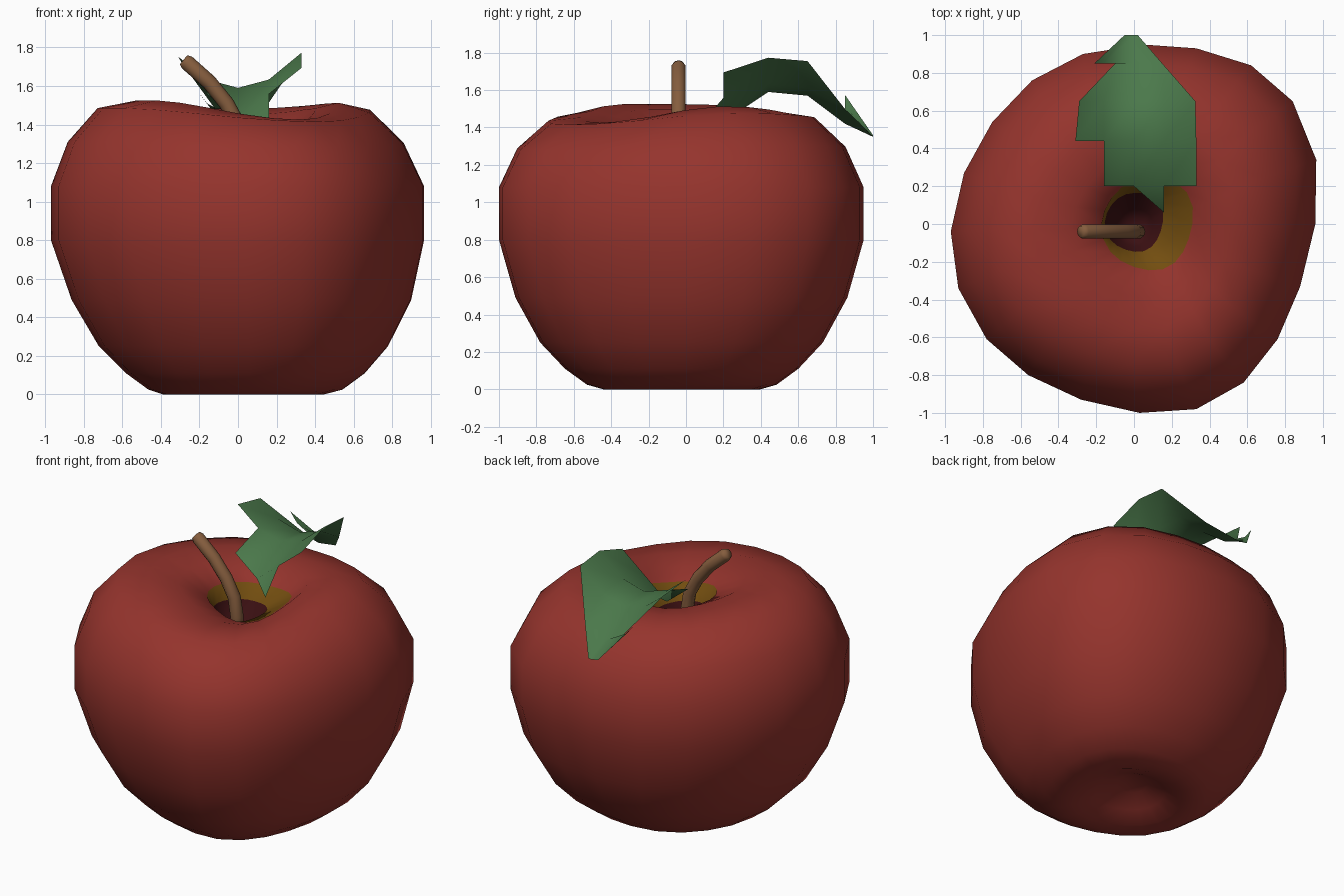
import bpy, bmesh, math
from mathutils import Vector

if "Cube" in bpy.data.objects:
    bpy.data.objects.remove(bpy.data.objects["Cube"])


def material(name, rgb):
    m = bpy.data.materials.new(name)
    m.diffuse_color = (*rgb, 1)
    m.use_nodes = True
    m.node_tree.nodes["Principled BSDF"].inputs["Base Color"].default_value = m.diffuse_color
    return m


RED = material("apple red", (0.30, 0.034, 0.026))
OLIVE = material("hollow olive", (0.17, 0.075, 0.005))
DARK = material("hollow dark", (0.043, 0.005, 0.006))
BROWN = material("stem brown", (0.235, 0.11, 0.048))
GREEN = material("leaf green", (0.07, 0.19, 0.07))


def finish(name, bm, mats, smooth=True):
    me = bpy.data.meshes.new(name)
    bm.to_mesh(me)
    bm.free()
    for m in mats:
        me.materials.append(m)
    ob = bpy.data.objects.new(name, me)
    bpy.context.collection.objects.link(ob)
    for p in me.polygons:
        p.use_smooth = smooth
    return ob


# Apple body: uneven 20-sided outline scaled along a profile
OUTLINE = [(.965, .34), (.84, .65), (.62, .84), (.33, .93), (.05, .95),
           (-.27, .90), (-.54, .76), (-.75, .54), (-.90, .27), (-.97, -.04),
           (-.93, -.34), (-.78, -.61), (-.56, -.80), (-.28, -.93), (.03, -1),
           (.33, -.98), (.58, -.84), (.76, -.61), (.88, -.33), (.96, 0)]
# scale, height, share of the rim's dip, shift in x, shift in y
PROFILE = [(.10, .11, 0, 0, 0), (.22, .05, 0, .01, 0), (.34, .003, 0, .02, 0),
           (.43, 0, 0, .03, 0), (.52, .025, 0, .04, 0), (.64, .11, 0, .04, 0),
           (.775, .25, 0, .03, 0), (.91, .49, 0, .02, 0), (1, .80, 0, 0, 0),
           (1, 1.08, 0, 0, 0), (.90, 1.31, .3, -.01, 0), (.73, 1.485, .7, -.02, 0),
           (.54, 1.525, 1, 0, 0), (.38, 1.495, 1, .03, 0), (.25, 1.41, .6, .07, .02),
           (.16, 1.30, .1, 0, .03), (.10, 1.17, 0, 0, 0), (.05, 1.13, 0, 0, 0)]
bm = bmesh.new()
rings = []
for f, z, dip, sx, sy in PROFILE:
    ring = []
    for x, y in OUTLINE:
        a = math.atan2(y, x)
        low = .045 * max(0, math.sin(a)) ** 2 + .10 * max(0, math.cos(a + math.radians(55))) ** 2
        ring.append(bm.verts.new((x * f + sx, (y + .02) * f - .02 + sy, z - dip * low)))
    rings.append(ring)
n = len(OUTLINE)
for k, (a, b) in enumerate(zip(rings, rings[1:])):
    for i in range(n):
        face = bm.faces.new((a[i], a[(i + 1) % n], b[(i + 1) % n], b[i]))
        face.material_index = 2 if k >= 15 else 1 if k == 14 else 0
bm.faces.new(rings[0][::-1])
bm.faces.new(rings[-1]).material_index = 2
finish("apple_body", bm, [RED, OLIVE, DARK])

# Stem: bent tube with a slightly rounded end
PATH = [(.02, 1.10, .04), (.02, 1.28, .04), (0, 1.40, .04), (-.06, 1.51, .04),
        (-.15, 1.62, .04), (-.265, 1.722, .04), (-.282, 1.736, .03)]
bm = bmesh.new()
rings = []
for i, (x, z, r) in enumerate(PATH):
    p, q = PATH[max(i - 1, 0)], PATH[min(i + 1, len(PATH) - 1)]
    t = Vector((q[0] - p[0], 0, q[1] - p[1])).normalized()
    side = Vector((t.z, 0, -t.x))
    rings.append([bm.verts.new(Vector((x, -.04, z)) + r * (
        side * math.cos(a * math.tau / 10) + Vector((0, 1, 0)) * math.sin(a * math.tau / 10)))
        for a in range(10)])
for a, b in zip(rings, rings[1:]):
    for i in range(10):
        bm.faces.new((a[i], a[(i + 1) % 10], b[(i + 1) % 10], b[i]))
bm.faces.new(rings[0][::-1])
bm.faces.new(rings[-1])
finish("stem", bm, [BROWN])

# Leaf: folded sheet of strips with a stepped edge
# y, height of the mid rib, straight and curved steepness of the fold
RIB = [(.06, 1.40, 0, 0), (.20, 1.43, .80, 0), (.44, 1.59, 0, 1.68),
       (.65, 1.57, 0, 1.75), (.85, 1.42, 0, 3.5), (1.0, 1.35, 0, 3.5)]
# left and right x at the start and the end of each strip
STRIPS = [(.16, .16, 0, .16), (-.16, .33, -.16, .33), (-.31, .33, -.29, .325),
          (-.29, .325, -.10, .15), (-.21, .15, -.05, .02)]
COLUMNS = (-.33, -.16, 0, .16, .33)
bm = bmesh.new()
for r0, r1, (l0, e0, l1, e1) in zip(RIB, RIB[1:], STRIPS):
    rows = []
    for (y, z, s, c), l, e in ((r0, l0, e0), (r1, l1, e1)):
        xs = [min(max(x, l), e) for x in COLUMNS]
        rows.append([bm.verts.new((x, y, z + s * abs(x) + c * x * x)) for x in xs])
    for i in range(4):
        bm.faces.new((rows[0][i], rows[0][i + 1], rows[1][i + 1], rows[1][i]))
bmesh.ops.remove_doubles(bm, verts=bm.verts, dist=.001)
finish("leaf", bm, [GREEN])
